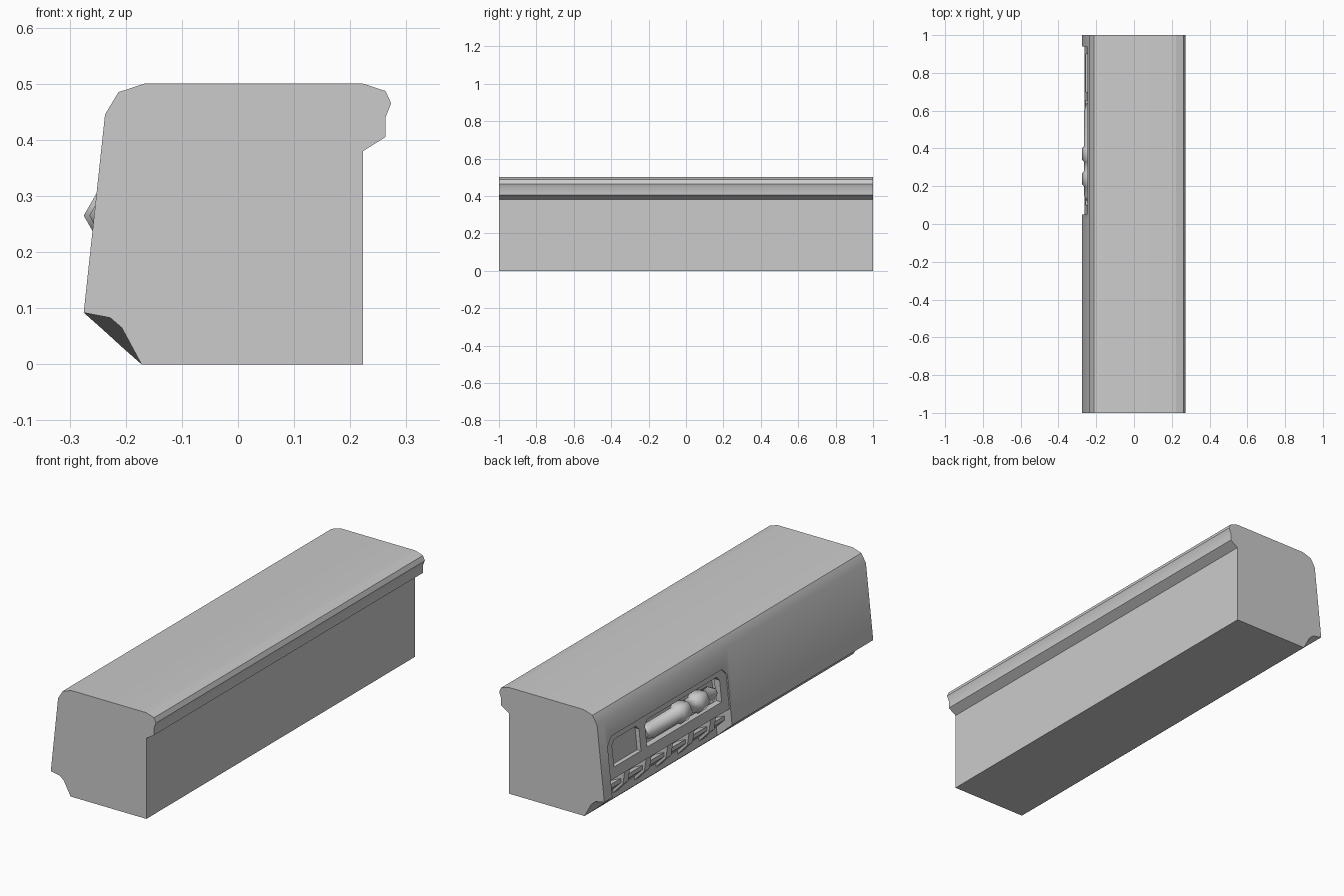
import bpy, bmesh
from math import sin, cos, pi, radians

if "Cube" in bpy.data.objects:
    bpy.data.objects.remove(bpy.data.objects["Cube"])


def finish(name, bm, smooth=None):
    bmesh.ops.recalc_face_normals(bm, faces=bm.faces)
    me = bpy.data.meshes.new(name)
    bm.to_mesh(me)
    bm.free()
    ob = bpy.data.objects.new(name, me)
    bpy.context.collection.objects.link(ob)
    if smooth:
        bpy.ops.object.select_all(action='DESELECT')
        bpy.context.view_layer.objects.active = ob
        ob.select_set(True)
        bpy.ops.object.shade_smooth_by_angle(angle=radians(smooth))
    return ob


def loft(name, rings, smooth=None):
    """Join rings of 3D points into a capped solid."""
    bm = bmesh.new()
    vs = [[bm.verts.new(p) for p in r] for r in rings]
    n = len(vs[0])
    for a, b in zip(vs, vs[1:]):
        for i in range(n):
            j = (i + 1) % n
            bm.faces.new((a[i], a[j], b[j], b[i]))
    bm.faces.new(vs[0])
    bm.faces.new(vs[-1])
    return finish(name, bm, smooth)


def wall(z):
    """x of the sloping left wall at height z."""
    return -0.237 - (0.445 - z) * 0.1077


def slab(name, yz, d0, d1):
    """Plate following the sloping wall, from depth d0 to d1 behind it."""
    return loft(name, [[(wall(z) + d, y, z) for y, z in yz] for d in (d0, d1)])


def cut(ob, cutter):
    mod = ob.modifiers.new("cut", 'BOOLEAN')
    mod.operation, mod.solver, mod.object = 'DIFFERENCE', 'EXACT', cutter
    bpy.context.view_layer.objects.active = ob
    bpy.ops.object.modifier_apply(modifier=mod.name)
    bpy.data.objects.remove(cutter)


def opening(y0, y1, z0, z1, c):
    """Opening outline with clipped upper corners."""
    return [(y0, z0), (y1, z0), (y1, z1 - c), (y1 - c, z1), (y0 + c, z1), (y0, z1 - c)]


# main body: coved lower edge at both ends, straight bevel in between
upper = [(0.223, 0), (0.223, 0.5), (-0.167, 0.5), (-0.213, 0.485),
         (-0.237, 0.445), (-0.275, 0.092)]
cove = [(-0.228, 0.083), (-0.207, 0.065), (-0.172, 0)]
bevel = [(-0.241, 0.062), (-0.206, 0.030), (-0.172, 0)]
body = loft("body", [[(x, y, z) for x, z in upper + edge] for y, edge in
                     ((-1, cove), (0.03, bevel), (0.95, bevel), (1, cove))])
cut(body, slab("cavity", opening(0.05, 0.94, -0.05, 0.36, 0.035), -0.06, 0.085))
bpy.context.view_layer.objects.active = body
body.select_set(True)
bpy.ops.object.shade_smooth_by_angle(angle=radians(38))

# moulded lip along the upper right edge
lip = [(0.223, 0.5), (0.263, 0.487), (0.273, 0.465), (0.263, 0.44),
       (0.263, 0.405), (0.223, 0.38)]
loft("edge_lip", [[(x, y, z) for x, z in lip] for y in (-1, 1)], 32)

# window panel with one small and one long opening
panel = slab("window_panel", opening(0.05, 0.94, 0.165, 0.36, 0.035), 0.006, 0.035)
for y0, y1 in ((0.10, 0.655), (0.70, 0.90)):
    cut(panel, slab("window_cut", opening(y0, y1, 0.215, 0.335, 0.02), -0.02, 0.06))
slab("small_window_back", [(0.68, 0.20), (0.92, 0.20), (0.92, 0.34), (0.68, 0.34)],
     0.026, 0.04)

# roller lying behind the long window, with two raised rings
stations = [(0.12, 0.020), (0.15, 0.036), (0.20, 0.036), (0.21, 0.046), (0.27, 0.046),
            (0.28, 0.036), (0.33, 0.036), (0.34, 0.046), (0.40, 0.046), (0.41, 0.036),
            (0.60, 0.036), (0.64, 0.022)]
loft("roller", [[(-0.229 + r * cos(k * pi / 3), y, 0.265 + r * sin(k * pi / 3))
                 for k in range(6)] for y, r in stations], 65)

# lower rail and wedge brackets under the panel
rail = [(-0.19, 0.105), (-0.235, 0.125), (-0.235, 0.105), (-0.19, 0.06)]
loft("lower_rail", [[(x, y, z) for x, z in rail] for y in (0.05, 0.94)])
wedge = [(-0.18, 0.165), (-0.255, 0.165), (-0.245, 0.10), (-0.18, 0.03)]
for i, y in enumerate((0.16, 0.32, 0.48, 0.64, 0.80)):
    loft(f"bracket_{i + 1}", [[(x, y + d, z) for x, z in wedge] for d in (-0.02, 0.02)])
